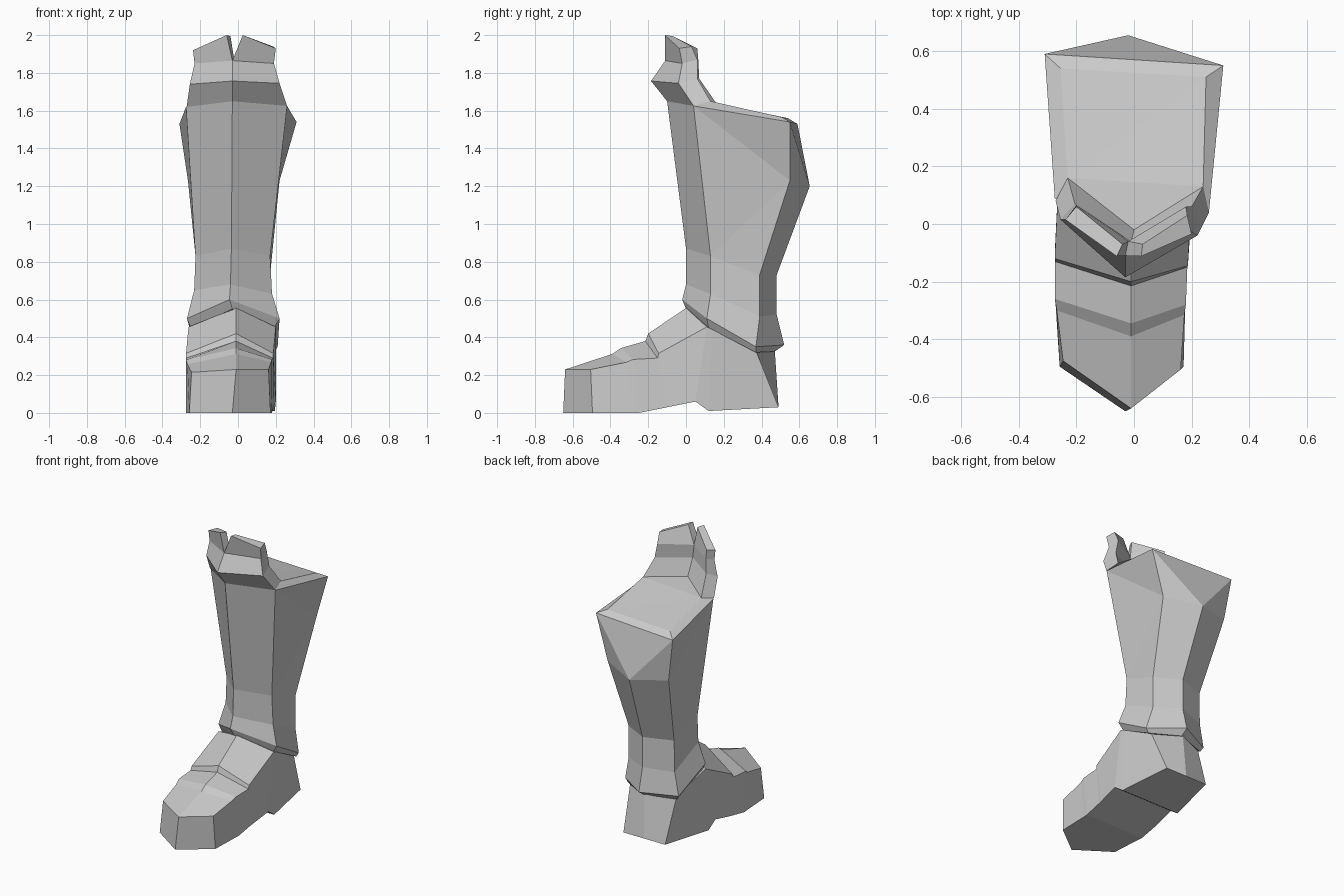
import bpy, bmesh

grey = bpy.data.materials.new("boot_grey")
grey.diffuse_color = (0.6, 0.6, 0.6, 1)


def make(name, verts, faces):
    """Flat shaded mesh with welded points and outward normals."""
    me = bpy.data.meshes.new(name)
    me.from_pydata(verts, [], faces)
    bm = bmesh.new()
    bm.from_mesh(me)
    bmesh.ops.remove_doubles(bm, verts=bm.verts, dist=0.0005)
    bmesh.ops.recalc_face_normals(bm, faces=bm.faces)
    bm.to_mesh(me)
    bm.free()
    me.materials.append(grey)
    ob = bpy.data.objects.new(name, me)
    bpy.context.collection.objects.link(ob)
    return ob


def loft(rings):
    """Join closed rings of equal length with quads."""
    n = len(rings[0])
    verts = [p for r in rings for p in r]
    faces = [(i * n + j, i * n + (j + 1) % n, (i + 1) * n + (j + 1) % n, (i + 1) * n + j)
             for i in range(len(rings) - 1) for j in range(n)]
    return verts, faces


# Foot: sections of top ridge (y, z), left shoulder, right shoulder,
# sole (y, z), sole left x, sole right x
sections = [
    ((-.64, .23), (-.246, -.475, .215), (.162, -.505, .23), (-.495, .00), -.258, .172),
    ((-.39, .312), (-.268, -.30, .258), (.175, -.315, .268), (-.28, .00), -.272, .178),
    ((-.345, .343), (-.275, -.26, .28), (.18, -.28, .283), (-.25, .00), -.275, .18),
    ((-.215, .38), (-.275, -.13, .29), (.185, -.15, .29), (-.12, .026), -.275, .185),
    ((-.20, .42), (-.275, -.12, .315), (.187, -.145, .315), (-.10, .03), -.275, .187),
    ((.00, .555), (-.262, .16, .455), (.20, .11, .455), (.05, .06), -.262, .20),
    ((.03, .55), (-.258, .20, .44), (.195, .14, .44), (.12, .01), -.258, .195),
    ((.47, .33), (-.20, .39, .33), (.17, .37, .33), (.49, .03), -.182, .14),
]
rings = []
for k, (c, sl, sr, b, xl, xr) in enumerate(sections):
    tip = (-.03, -.65, 0) if k == 0 else (-.02, *b)
    rings.append([(xl, *b), sl, (-.01, *c), sr, (xr, *b), tip])
verts, faces = loft(rings)
e = len(verts) - 6
for o in (0, e):
    faces += [(o, o + 1, o + 2, o + 5), (o + 5, o + 2, o + 3, o + 4)]
make("foot", verts, faces)

# Shaft: rings of front ridge, front right, back right, back ridge, back left, front left
shaft = [
    [(-.03, .00, .55), (.19, .12, .45), (.19, .37, .32), (0, .47, .325), (-.21, .40, .32), (-.25, .18, .45)],
    [(-.045, -.02, .60), (.22, .11, .50), (.21, .37, .35), (0, .52, .36), (-.23, .41, .35), (-.27, .17, .50)],
    [(-.04, .00, .68), (.18, .13, .63), (.17, .39, .51), (0, .48, .52), (-.20, .41, .51), (-.232, .195, .65)],
    [(-.035, .00, .87), (.17, .13, .83), (.17, .39, .73), (0, .48, .73), (-.195, .41, .73), (-.225, .195, .83)],
]
verts, faces = loft(shaft)
faces.append((5, 4, 3, 2, 1, 0))
# Calf bulge and rim
f, fr, br, b, bl, fl = range(18, 24)
n = len(verts)
verts += [(.22, .55, 1.23), (-.02, .655, 1.20), (-.265, .57, 1.23)]
CR, CB, CL = range(n, n + 3)
verts += [(-.03, -.10, 1.65), (.26, .04, 1.625), (.31, .55, 1.54), (-.31, .59, 1.53), (-.275, .09, 1.62)]
F, FR, BR, BL, FL = range(n + 3, n + 8)
faces += [(f, fr, FR, F), (fl, f, F, FL), (fr, br, CR), (fr, CR, FR), (FR, CR, BR),
          (br, b, CB, CR), (b, bl, CL, CB), (CR, CB, BR), (CB, CL, BL), (CB, BL, BR),
          (bl, fl, CL), (fl, FL, CL), (CL, FL, BL)]
# Sloping lid: narrow border around a slightly raised panel
p = len(verts)
verts += [(-.23, .16, 1.64), (0, -.02, 1.66), (.24, .13, 1.65), (.25, .51, 1.565), (-.255, .54, 1.56)]
faces += [(FL, BL, p + 4, p), (FR, p + 2, p + 3, BR), (BL, BR, p + 3, p + 4),
          (p, p + 1, p + 2), (p, p + 2, p + 3), (p, p + 3, p + 4),
          (F, FL, p, p + 1), (F, p + 1, p + 2, FR)]
make("shaft", verts, faces)

# Knee guard: outer left, centre, right then inner right, centre, left
guard = [
    [(-.272, .08, 1.62), (-.03, -.10, 1.65), (.26, .04, 1.625), (.24, .13, 1.65), (0, -.02, 1.66), (-.23, .16, 1.64)],
    [(-.255, .015, 1.74), (-.03, -.185, 1.757), (.22, -.04, 1.745), (.20, .06, 1.77), (-.01, -.06, 1.78), (-.205, .07, 1.77)],
    [(-.23, .015, 1.85), (-.03, -.11, 1.865), (.19, -.02, 1.85), (.18, .06, 1.87), (-.02, -.06, 1.87), (-.20, .065, 1.87)],
]
verts, faces = loft(guard)
faces.append((5, 4, 3, 2, 1, 0))
# Two raised halves leave a notch in the middle
left = [(-.238, .015, 1.92), (-.06, -.112, 2.0), (-.04, -.07, 1.995), (-.20, .06, 1.93)]
right = [(.025, -.112, 2.0), (.20, -.035, 1.93), (.185, .03, 1.94), (.03, -.07, 1.995)]
for base, top in (((12, 13, 16, 17), left), ((13, 14, 15, 16), right)):
    t = len(verts)
    verts += top
    faces += [(base[j], base[(j + 1) % 4], t + (j + 1) % 4, t + j) for j in range(4)]
    faces.append((t, t + 1, t + 2, t + 3))
make("knee_guard", verts, faces)
